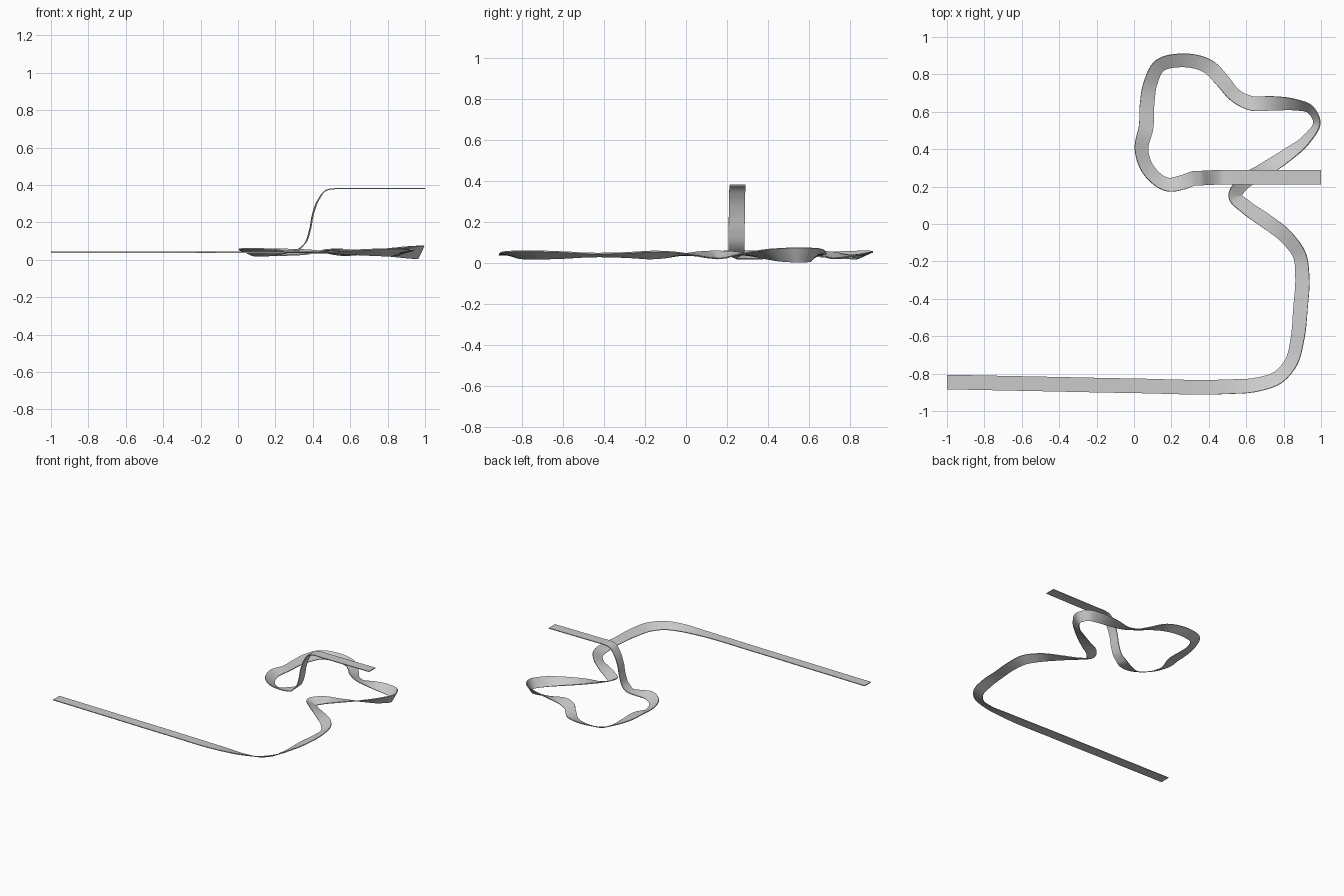
import bpy, bmesh, math
from mathutils import Vector

# Remove the default cube
cube = bpy.data.objects.get("Cube")
if cube:
    bpy.data.objects.remove(cube)

HALF_WIDTH = 0.039
HALF_THICKNESS = 0.003
GROUND_LEVEL = 0.04
STEPS = 8

# Plan of the level track: x, y in hundredths and banking in degrees (left turn positive)
plan = [
    (-100, -84.5, 0), (-50, -85.5, 0), (0, -86.5, 0), (50, -87, 8), (65, -86, 20),
    (77, -82, 28), (84, -74, 30), (87.3, -62, 25), (89, -45, 12), (90, -28, 18),
    (88.6, -17, 28), (82, -7.5, 20), (70, 2, -6), (60, 9, -22), (54, 15, -28),
    (58, 21.5, -22), (69, 28.5, 5), (82, 37, 30), (92, 45, 52), (97.8, 54.5, 64),
    (94, 61.5, 58), (86, 63.8, 42), (74, 64.5, 15), (62, 64.7, -15), (53.8, 69, -25),
    (47.8, 76, -15), (40, 84, 12), (25, 87.5, 25), (13.5, 84.5, 28), (9, 76, 25),
    (7, 64, 10), (6.5, 52, 5), (4, 40, 25), (8, 28.5, 30), (18.5, 21, 25), (26, 22.3, 8),
]
# Climb to the raised straight: x, z in hundredths
climb = [(32, 5.2), (36, 9), (38.5, 16), (40, 24), (43, 32), (47, 37), (52, 38), (58, 38), (100, 38)]


def knot(x, y, z, bank):
    return Vector((x / 100, y / 100, z, math.radians(bank)))


knots = [knot(x, y, GROUND_LEVEL, bank) for x, y, bank in plan]
knots += [knot(x, 25 - max(0, 45 - x) / 20, z / 100, 0) for x, z in climb]


def smooth_path(points, steps):
    """Interpolate the knots with a spline spaced by chord length."""
    gaps = [(b.xyz - a.xyz).length for a, b in zip(points, points[1:])]
    slopes = [(b - a) / g for a, b, g in zip(points, points[1:], gaps)]
    tangents = [slopes[0]]
    for i in range(1, len(points) - 1):
        before, after = gaps[i - 1], gaps[i]
        tangents.append((slopes[i - 1] * after + slopes[i] * before) / (before + after))
    tangents.append(slopes[-1])
    path = []
    for i, gap in enumerate(gaps):
        a, b = points[i], points[i + 1]
        for k in range(steps):
            t = k / steps
            ease = t * t * (3 - 2 * t)
            path.append(a.lerp(b, ease)
                        + tangents[i] * (gap * t * (1 - t) ** 2)
                        - tangents[i + 1] * (gap * t * t * (1 - t)))
    path.append(points[-1])
    return path


def build_ribbon(name, path, material):
    """Sweep a thin banked rectangle along the path."""
    bm = bmesh.new()
    rings = []
    last = len(path) - 1
    for i, point in enumerate(path):
        forward = (path[min(i + 1, last)].xyz - path[max(i - 1, 0)].xyz).normalized()
        heading = forward.xy.normalized()
        bank = point.w
        left = Vector((-heading.y * math.cos(bank), heading.x * math.cos(bank), -math.sin(bank)))
        across = left * HALF_WIDTH
        up = forward.cross(left).normalized() * HALF_THICKNESS
        corners = (up - across, up + across, across - up, -across - up)
        rings.append([bm.verts.new(point.xyz + corner) for corner in corners])

    # Top, bottom and rims between neighbouring rings
    for ring, following in zip(rings, rings[1:]):
        for j in range(4):
            k = (j + 1) % 4
            bm.faces.new((ring[j], following[j], following[k], ring[k]))
    # End caps
    bm.faces.new(rings[0])
    bm.faces.new(rings[-1][::-1])
    bmesh.ops.recalc_face_normals(bm, faces=bm.faces)
    for face in bm.faces:
        face.smooth = True

    mesh = bpy.data.meshes.new(name)
    bm.to_mesh(mesh)
    bm.free()
    mesh.set_sharp_from_angle(angle=math.radians(40))
    mesh.materials.append(material)
    bpy.context.collection.objects.link(bpy.data.objects.new(name, mesh))


# Plain grey surface
grey = bpy.data.materials.new("light_grey")
grey.use_nodes = True
colour = (0.6, 0.6, 0.6, 1)
grey.diffuse_color = colour
grey.node_tree.nodes["Principled BSDF"].inputs["Base Color"].default_value = colour

# The whole winding track
build_ribbon("track_ribbon", smooth_path(knots, STEPS), grey)
